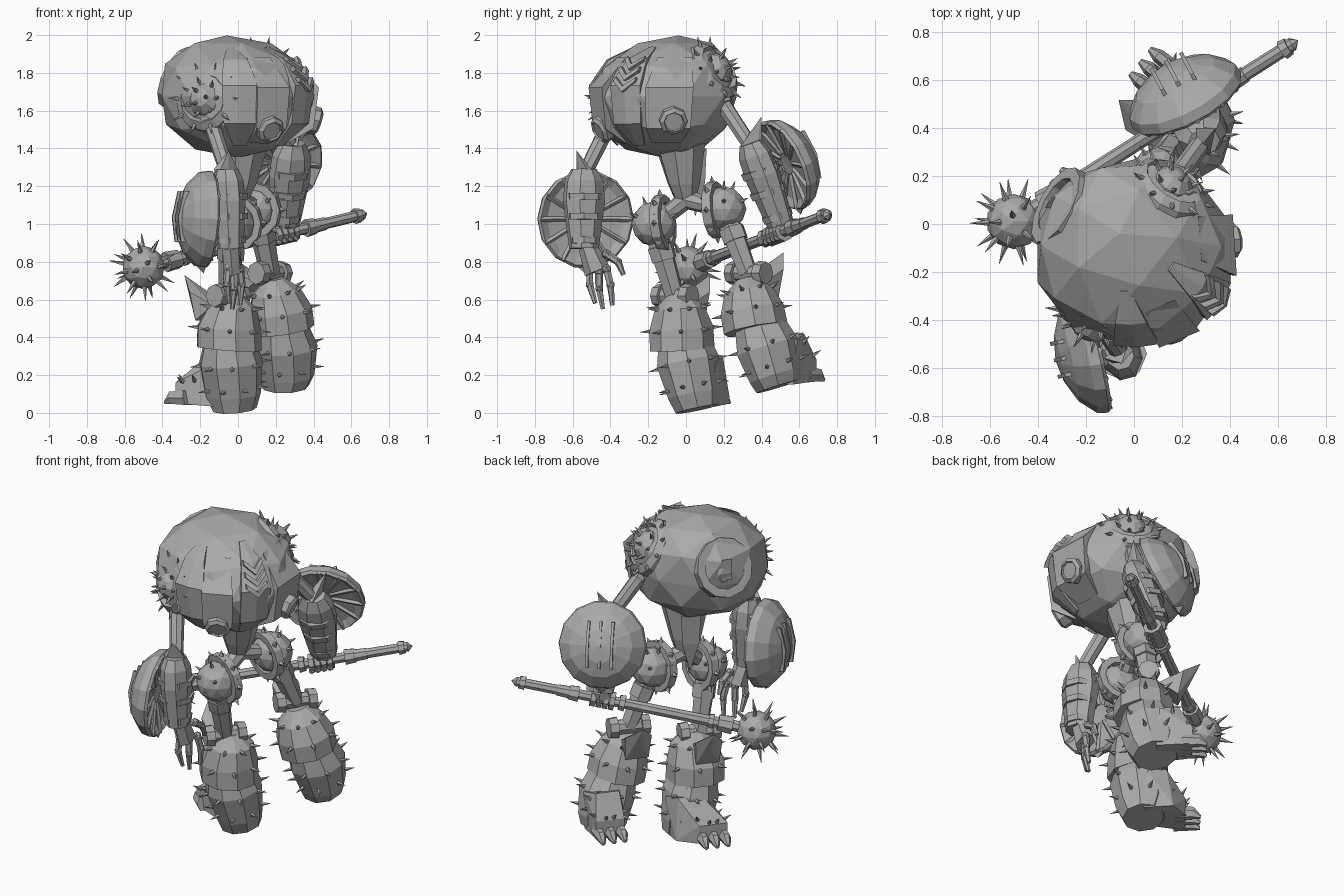
import bpy, bmesh, math
from mathutils import Vector as V, Matrix
from mathutils.bvhtree import BVHTree

if "Cube" in bpy.data.objects:
    bpy.data.objects.remove(bpy.data.objects["Cube"])

grey = bpy.data.materials.new("plain_grey")
grey.use_nodes = True
grey.diffuse_color = (0.4, 0.4, 0.4, 1)
grey.node_tree.nodes["Principled BSDF"].inputs["Base Color"].default_value = (0.4, 0.4, 0.4, 1)


def finish(bm, name):
    bmesh.ops.recalc_face_normals(bm, faces=bm.faces)
    mesh = bpy.data.meshes.new(name)
    bm.to_mesh(mesh)
    bm.free()
    mesh.materials.append(grey)
    bpy.context.collection.objects.link(bpy.data.objects.new(name, mesh))


def aim(p, d):
    return Matrix.Translation(V(p)) @ V(d).to_track_quat('Z', 'Y').to_matrix().to_4x4()


def rod(bm, a, b, r1, r2=None, n=8):
    a, b = V(a), V(b)
    bmesh.ops.create_cone(bm, cap_ends=True, segments=n, radius1=r1, radius2=r1 if r2 is None else r2,
                          depth=(b - a).length, matrix=aim((a + b) / 2, b - a))


def ball(bm, p, r, sub=2):
    bmesh.ops.create_icosphere(bm, subdivisions=sub, radius=r, matrix=Matrix.Translation(V(p)))


def hull(bm, pts):
    vs = [bm.verts.new(p) for p in pts]
    res = bmesh.ops.convex_hull(bm, input=vs)
    bmesh.ops.delete(bm, geom=[v for v in res["geom_interior"] if isinstance(v, bmesh.types.BMVert)], context='VERTS')


def skin(bm, loops, closed=False):
    """Bridge equal loops of points; cap the ends, or join last to first."""
    loops = [[bm.verts.new(p) for p in lp] for lp in loops]
    n = len(loops[0])
    pairs = list(zip(loops, loops[1:])) + ([(loops[-1], loops[0])] if closed else [])
    for A, B in pairs:
        for i in range(n):
            bm.faces.new((A[i], A[(i + 1) % n], B[(i + 1) % n], B[i]))
    if not closed:
        bm.faces.new(loops[0])
        bm.faces.new(loops[-1])


def loft(bm, rings, ref, n=8):
    """Rings are (centre, radius along ref, radius across)."""
    ax = (V(rings[-1][0]) - V(rings[0][0])).normalized()
    u = (V(ref) - ax * V(ref).dot(ax)).normalized()
    w = ax.cross(u)
    turn = [math.tau * (i + .5) / n for i in range(n)]
    skin(bm, [[V(c) + u * a * math.cos(t) + w * b * math.sin(t) for t in turn] for c, a, b in rings])


def lathe(bm, p, d, profile, n=14, closed=False):
    """Profile of (radius, height) spun about direction d at p."""
    m = aim(p, d)
    skin(bm, [[m @ V((r * math.cos(math.tau * i / n), r * math.sin(math.tau * i / n), h))
               for i in range(n)] for r, h in profile], closed)


def ring(bm, p, d, r, w, h, n=14):
    lathe(bm, p, d, [(r - w, -h), (r + w, -h), (r + w, h), (r - w, h)], n, True)


def studs(bm, centre, dirs, size=.055, r=.014):
    """Spikes where rays from outside meet the part."""
    tree = BVHTree.FromBMesh(bm)
    for d in dirs:
        d = V(d).normalized()
        hit, nrm, _, _ = tree.ray_cast(V(centre) + d * 2, -d)
        if hit:
            nrm = nrm if nrm.dot(d) > 0 else -nrm
            k = (nrm + d).normalized()
            rod(bm, hit - k * .008, hit + k * size, r, .001, 5)


def fan(d, tilt, count, start=0):
    """Directions in a cone about d."""
    m = V(d).to_track_quat('Z', 'Y')
    return [m @ V((math.sin(tilt) * math.cos(math.tau * i / count + start),
                   math.sin(tilt) * math.sin(math.tau * i / count + start), math.cos(tilt))) for i in range(count)]


FACE, SIDE = V((-.78, .62, 0)), V((.62, .78, 0))

# Hunched torso: faceted egg, its crown pushed towards the head
C, R = V((0, -.12, 1.675)), V((.415, .385, .32))


def on_body(az, el, k=1.0):
    a, e = math.radians(az), math.radians(el)
    d = V((math.cos(e) * math.cos(a), math.cos(e) * math.sin(a), math.sin(e)))
    s = sum(abs(c) ** 2.15 for c in d) ** (-1 / 2.15) * k
    lean = max(0, d.z) ** 1.5
    return C + V((d.x * R.x * s - .06 * lean, d.y * R.y * s + .08 * lean, d.z * R.z * s))


bm = bmesh.new()
ball(bm, (0, 0, 0), 1)
for v in bm.verts:
    d = v.co.normalized()
    v.co = on_body(math.degrees(math.atan2(d.y, d.x)), math.degrees(math.asin(d.z)), 1.01)
finish(bm, "torso")

# Rear armour: sloped plates and two thick blocks
for name, az, half in (("rear_plate_right", -88, 13), ("rear_plate_chevron", -32, 13)):
    bm = bmesh.new()
    skin(bm, [[on_body(az - half * f, e, .9), on_body(az - half * f, e, k), on_body(az, e, k + .01),
               on_body(az + half * f, e, k), on_body(az + half * f, e, .9)]
              for e, f, k in ((-52, .6, 1), (-25, 1, 1.03), (10, 1, 1.04), (35, .8, 1.03), (55, .4, .97))])
    finish(bm, name)
for name, a1, a2 in (("rear_block_right", -76, -52), ("rear_block_left", -14, 22)):
    bm = bmesh.new()
    hull(bm, [on_body(a, e, k) for a in (a1, a2) for e, k in ((-50, .98), (-28, 1.1), (8, 1.07), (40, .98), (0, .8))])
    finish(bm, name)
bm = bmesh.new()
for e in (8, 18, 28):
    for s in (-1, 1):
        hull(bm, [on_body(-32 + s * a, e + b, k) for k in (1.0, 1.08)
                  for a, b in ((0, -4), (0, 1), (9, 5), (9, 9))])
finish(bm, "chevrons")
bm = bmesh.new()
for az, el in ((-64, -30), (8, -22)):
    p = on_body(az, el, 1.05)
    lathe(bm, p, (p - C).normalized(), [(.075, -.05), (.075, .015), (.055, .03), (.05, .02)], 8)
finish(bm, "round_vents")

# Head dome in its collar
bm = bmesh.new()
hp, hd = V((-.27, .05, 1.75)), V((-.8, .42, .38)).normalized()
ring(bm, hp + hd * .02, hd, .15, .025, .05, 12)
ball(bm, hp, .1)
hull(bm, [hp + hd * .1 + SIDE * s * .03 + V((0, 0, z)) for s in (-1, 1) for z in (-.08, .05)] + [hp])
finish(bm, "head")

# Spiked shoulders and upper arms
arms = (("right", (-.17, -.4, 1.66), (-.4, -.86, .15), (-.17, -.36, 1.62), (-.06, -.53, 1.28)),
        ("left", (.15, .15, 1.81), (.45, .7, .5), (.14, .14, 1.72), (.29, .35, 1.4)))
for name, p, d, pivot, elbow in arms:
    p, d = V(p), V(d).normalized()
    bm = bmesh.new()
    lathe(bm, p - d * .02, d, [(.18, -.06), (.17, .03), (.13, .06), (.11, .03)], 12)
    lathe(bm, p + d * .01, d, [(.1, -.05), (.09, .03), (.05, .07), (.01, .08)], 9)
    studs(bm, p - d * .04, fan(d, 1.2, 10) + fan(d, .75, 7) + fan(d, .3, 3), .05)
    finish(bm, name + "_shoulder")
    bm = bmesh.new()
    rod(bm, pivot, elbow, .045, .04, 8)
    rod(bm, pivot, V(pivot).lerp(V(elbow), .3), .065, .055, 8)
    finish(bm, name + "_upper_arm")


def forearm(name, top, bottom, out, spur):
    bm = bmesh.new()
    top, bottom, out = V(top), V(bottom), V(out).normalized()
    mid = top.lerp(bottom, .4)
    loft(bm, [(top, .06, .07), (top.lerp(bottom, .15), .085, .105), (mid, .09, .115),
              (bottom, .07, .08)], out)
    hull(bm, [top + out * .07, top - out * .06, mid, V(spur)] + [top + SIDE * s * .05 for s in (-1, 1)])
    for t, r in ((.35, .108), (.6, .102), (.9, .085)):
        rod(bm, top.lerp(bottom, t - .04), top.lerp(bottom, t + .04), r, r * .97, 8)
    finish(bm, name + "_forearm")


def shield(name, p, d, r):
    bm = bmesh.new()
    p, d = V(p), V(d).normalized()
    lathe(bm, p, d, [(.03, .03), (r * .8, .01), (r * .95, -.015), (r, .0), (r * .97, .045), (r * .72, .11),
                     (r * .38, .15), (.01, .165)], 14)
    up = (V((0, 0, 1)) - d * d.z).normalized()
    w = d.cross(up)
    for s in (-1, 0, 1):  # outer ridges
        hull(bm, [p + w * (s * .07 + e) + up * z + d * h for e in (-.008, .008)
                  for z, h in ((-.13, .15), (-.13, .1), (.14, .15), (.14, .1), (0, .173))])
    for v in fan(d, math.pi / 2, 12):  # inner spokes
        rod(bm, p + v * .06 + d * .025, p + v * r * .96 - d * .008, .012, .014, 4)
    hull(bm, [p + up * -r * .9 + w * .06, p + up * -r * .9 - w * .06, p - up * r * 1.1, p - up * r * .9 + d * .06])
    finish(bm, name + "_shield")


forearm("right", (-.06, -.54, 1.29), (-.04, -.54, .87), (-.95, -.25, 0), (-.05, -.58, 1.39))
shield("right", (-.165, -.53, 1.025), (-.96, -.22, .06), .262)
forearm("left", (.29, .34, 1.43), (.25, .5, 1.0), (-.4, .8, .3), (.34, .4, 1.57))
shield("left", (.22, .515, 1.31), (-.42, .8, .36), .255)

# Open right hand: three fingers and a thumb, each with three joints
bm = bmesh.new()
loft(bm, [((-.04, -.52, .88), .05, .05), ((-.03, -.47, .75), .05, .07)], (1, 0, 0), 6)
for knuckle, joint, tip in (((-.05, -.51, .77), (-.06, -.51, .68), (-.05, -.48, .58)),
                            ((-.02, -.46, .75), (-.02, -.46, .66), (-.03, -.44, .55)),
                            ((.01, -.42, .76), (.02, -.4, .68), (.01, -.39, .57)),
                            ((-.01, -.42, .84), (0, -.36, .8), (0, -.33, .73))):
    rod(bm, knuckle, joint, .022, .02, 6)
    rod(bm, joint, tip, .02, .012, 6)
    ball(bm, knuckle, .028, 1)
    ball(bm, joint, .024, 1)
finish(bm, "right_hand")

# Spiked mace on a long staff, gripped by the left hand
A, B = V((-.5, .01, .77)), V((.66, .75, 1.05))
bm = bmesh.new()
rod(bm, A, B, .034, .029, 8)
for t, r, h in ((.13, .055, .03), (.19, .045, .01), (.56, .05, .012), (.76, .048, .02), (.8, .038, .03),
                (.975, .042, .012)):
    rod(bm, A.lerp(B, t - h), A.lerp(B, t + h), r, r * .9, 8)
rod(bm, B, B + (B - A) * .02, .03, .001, 6)
finish(bm, "mace_staff")
bm = bmesh.new()
ball(bm, A, .115)
axis = (A - B).normalized()
studs(bm, A, fan(axis, .01, 1) + fan(axis, .65, 5) + fan(axis, 1.25, 8, .3) + fan(axis, 1.85, 7)
      + fan(axis, 2.4, 4, .4), .08, .015)
finish(bm, "mace_head")
bm = bmesh.new()
G = A.lerp(B, .64)
loft(bm, [((.25, .5, 1.02), .06, .05), (G + V((0, 0, .02)), .06, .065)], FACE, 6)
for i in range(4):
    q = G + (B - A).normalized() * (i - 1.5) * .036
    ring(bm, q, B - A, .042, .014, .015, 8)
    ball(bm, q + V((.02, -.03, -.035)), .02, 1)
finish(bm, "left_hand")

# Waist with links to the hips
bm = bmesh.new()
loft(bm, [((0, 0, 1.1), .04, .05), ((.01, -.01, 1.22), .09, .09), ((.03, -.03, 1.42), .13, .14)], FACE, 8)
hull(bm, [V((0, 0, z)) + FACE * f + SIDE * s for z, f, s in
          ((1.22, .1, .05), (1.22, .1, -.05), (1.04, .08, 0), (1.4, .1, .06), (1.4, .1, -.06), (1.25, 0, 0))])
for hip in ((-.03, -.16, 1.0), (.1, .2, 1.08)):
    rod(bm, (.01, 0, 1.13), hip, .05, .045, 8)
finish(bm, "waist")


def leg(name, hip, knee, guard, boot, toe, axis):
    """Guard and boot are lists of lofted rings."""
    hip, knee, toe, axis = V(hip), V(knee), V(toe), V(axis).normalized()
    bm = bmesh.new()
    ball(bm, hip, .12)
    studs(bm, hip, fan((0, 0, 1), .4, 4) + fan((0, 0, 1), 1.2, 6), .045)
    ring(bm, hip - axis * .05, axis, .13, .02, .025, 12)
    for v in fan(axis, 1.57, 8):
        rod(bm, hip - axis * .05 + v * .135, hip - axis * .05 + v * .18, .022, .001, 4)
    finish(bm, name + "_hip")
    bm = bmesh.new()
    loft(bm, [(hip, .065, .06), (hip.lerp(knee, .45), .065, .06), (knee, .055, .05)], FACE, 6)
    loft(bm, [(hip.lerp(knee, .3), .075, .07), (hip.lerp(knee, .5), .072, .07)], FACE, 6)
    finish(bm, name + "_thigh")
    bm = bmesh.new()
    rod(bm, knee - SIDE * .12, knee + SIDE * .12, .045, .045, 8)
    for s in (-1, 1):
        rod(bm, knee + SIDE * s * .07, knee + SIDE * s * .12, .065, .06, 8)
    # Pointed knee plate
    hull(bm, [knee + FACE * f + SIDE * s + V((0, 0, z)) for f, s, z in
              ((.3, 0, .11), (.2, .08, .02), (.2, -.08, .02), (.24, 0, -.02), (.17, .07, -.13),
               (.17, -.07, -.13), (.06, .06, -.05), (.06, -.06, -.05))])
    finish(bm, name + "_knee")
    for part, rings, rows in (("shin_guard", guard, (.35, .75)), ("boot", boot, (.3, .62))):
        bm = bmesh.new()
        loft(bm, rings, FACE, 9)
        a, b = V(rings[0][0]), V(rings[-1][0])
        for j, t in enumerate(rows):
            studs(bm, a.lerp(b, t), fan(b - a, 1.57, 8, j * .4))
        finish(bm, name + "_" + part)
    # Foot wedge with three blunt claws
    bm = bmesh.new()
    base = V(boot[0][0])
    hull(bm, [base + FACE * f + SIDE * s * w + V((0, 0, z)) for s in (-1, 1)
              for f, w, z in ((0, .1, .01), (.02, .11, .25), (.13, .07, .28), (.17, .09, .03))]
         + [toe - FACE * .04 + SIDE * s * .085 + V((0, 0, z)) for s in (-1, 1) for z in (-.03, .08)])
    studs(bm, toe - FACE * .12, [FACE * f + SIDE * s + V((0, 0, 1)) for f, s in
                                 ((.5, -.8), (.8, -.25), (.8, .25), (.5, .8), (-.2, -.5), (-.2, .5))], .05)
    for s in (-1, 0, 1):
        f = toe + SIDE * s * .065
        loft(bm, [(f - FACE * .1, .045, .034), (f, .038, .03), (f + FACE * .045 - V((0, 0, .025)), .01, .012)],
             (0, 0, 1), 6)
    finish(bm, name + "_foot")


leg("right", (-.03, -.17, 1.0), (-.05, -.06, .62),
    [((-.05, -.02, .34), .18, .17), ((-.05, -.025, .45), .175, .17), ((-.03, -.035, .56), .13, .135),
     ((-.03, -.04, .63), .05, .06)],
    [((-.02, .06, .02), .12, .12), ((-.03, .05, .1), .16, .14), ((-.04, .01, .27), .175, .165),
     ((-.05, -.02, .41), .13, .13)], (-.31, .15, .08), (-.3, -.9, -.1))
leg("left", (.1, .2, 1.08), (.17, .33, .74),
    [((.23, .37, .44), .18, .17), ((.22, .35, .54), .175, .17), ((.2, .33, .64), .13, .135),
     ((.19, .32, .71), .05, .06)],
    [((.25, .49, .14), .13, .12), ((.25, .48, .2), .165, .14), ((.25, .43, .35), .175, .165),
     ((.23, .38, .49), .13, .13)], (.06, .65, .2), (.3, .9, .1))
